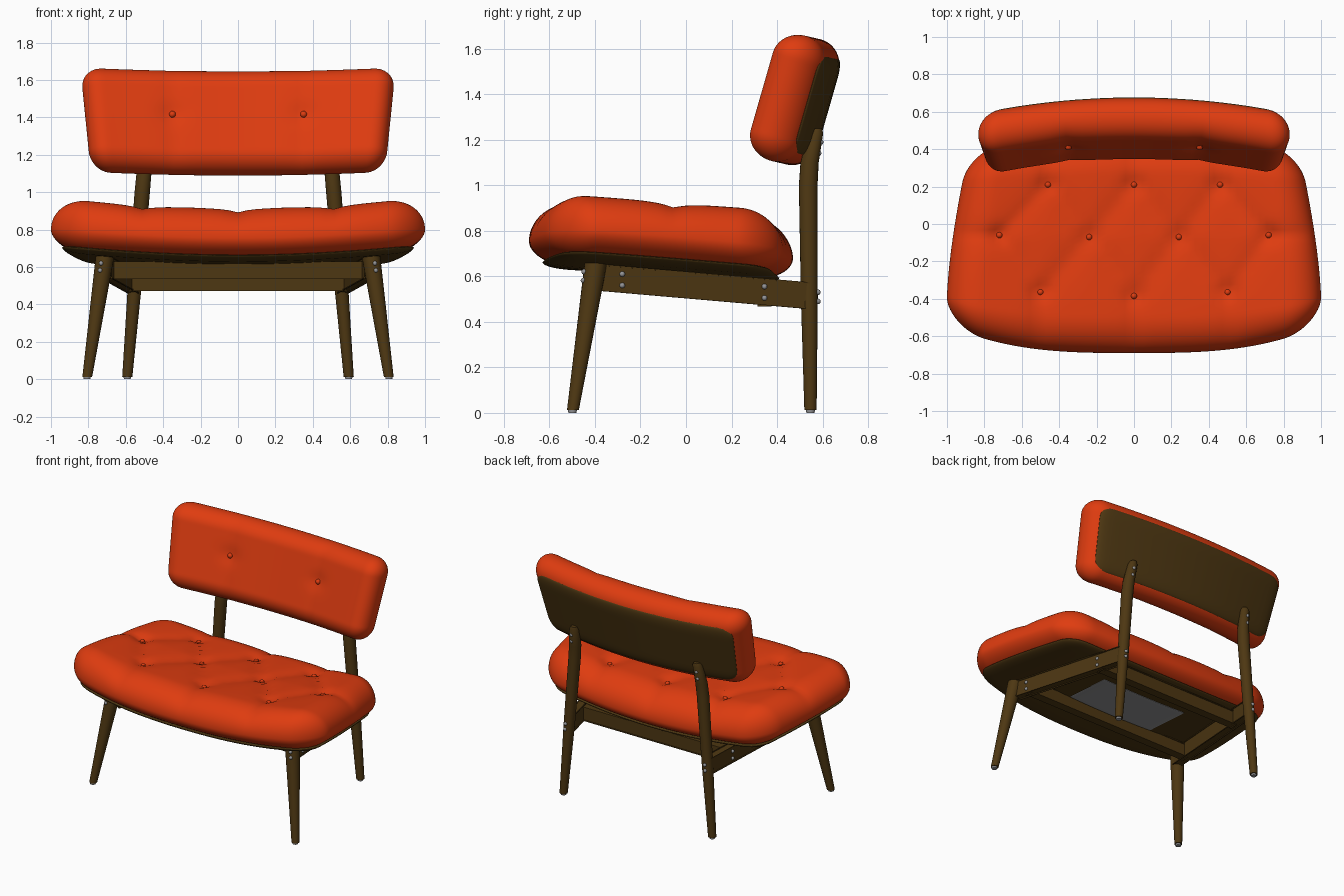
import bpy, bmesh, math
from mathutils import Vector, Matrix

if "Cube" in bpy.data.objects:
    bpy.data.objects.remove(bpy.data.objects["Cube"])


def material(name, rgb):
    m = bpy.data.materials.new(name)
    m.diffuse_color = (*rgb, 1)
    m.use_nodes = True
    m.node_tree.nodes["Principled BSDF"].inputs["Base Color"].default_value = m.diffuse_color
    return m


ORANGE = material("orange fabric", (0.74, 0.045, 0.005))
WOOD = material("dark wood", (0.075, 0.038, 0.006))
GREY = material("grey metal", (0.30, 0.30, 0.31))


def finish(bm, name, mat, mirror=False, angle=45):
    bmesh.ops.recalc_face_normals(bm, faces=bm.faces)
    me = bpy.data.meshes.new(name)
    bm.to_mesh(me)
    bm.free()
    me.materials.append(mat)
    ob = bpy.data.objects.new(name, me)
    bpy.context.collection.objects.link(ob)
    if mirror:
        ob.modifiers.new("mirror", 'MIRROR')
    bpy.ops.object.select_all(action='DESELECT')
    ob.select_set(True)
    bpy.context.view_layer.objects.active = ob
    bpy.ops.object.shade_smooth_by_angle(angle=math.radians(angle))
    return ob


def pillow(name, mat, a, b, r, z0, up, down, place, cuts):
    """Rounded slab (half sizes a, b, edge radius r) bent into shape by place()."""
    bm = bmesh.new()
    bmesh.ops.create_cube(bm, size=2)
    bmesh.ops.subdivide_edges(bm, edges=bm.edges[:], cuts=cuts, use_grid_fill=True)

    def edge(t, half):
        p = half * math.sin(t * math.pi / 2)
        inner = max(-(half - r), min(half - r, p))
        return inner, (p - inner) / r

    for v in bm.verts:
        ix, ex = edge(v.co.x, a)
        iy, ey = edge(v.co.y, b)
        n = Vector((ex, ey, v.co.z)).normalized()
        z = z0 + n.z * (up if n.z > 0 else down)
        v.co = place(ix + r * n.x, iy + r * n.y, z)
    return finish(bm, name, mat, angle=60)


def loft(name, mat, rings, sides=20):
    """Round tapered post through rings (x, y, z, radius), mirrored in x."""
    bm = bmesh.new()
    loops = [[bm.verts.new((x + r * math.cos(i * math.tau / sides),
                            y + r * math.sin(i * math.tau / sides), z))
              for i in range(sides)] for x, y, z, r in rings]
    for lo, hi in zip(loops, loops[1:]):
        for i in range(sides):
            j = (i + 1) % sides
            bm.faces.new((lo[i], lo[j], hi[j], hi[i]))
    bm.faces.new(loops[0])
    bm.faces.new(loops[-1])
    finish(bm, name, mat, mirror=True)


def beam(name, p0, p1, thick, height, mirror=False):
    """Rectangular rail between two points."""
    p0, p1 = Vector(p0), Vector(p1)
    d = (p1 - p0).normalized()
    side = d.cross(Vector((0, 0, 1))).normalized()
    top = side.cross(d)
    bm = bmesh.new()
    bmesh.ops.create_cube(bm, size=1)
    for v in bm.verts:
        c = v.co.copy()
        v.co = (p0 + p1) / 2 + d * c.x * (p1 - p0).length + side * c.y * thick + top * c.z * height
    bmesh.ops.bevel(bm, geom=bm.edges[:], offset=0.006, segments=2, affect='EDGES')
    finish(bm, name, WOOD, mirror, 30)


def studs(name, mat, points, r, mirror=False):
    bm = bmesh.new()
    for p in points:
        bmesh.ops.create_uvsphere(bm, u_segments=12, v_segments=8, radius=r,
                                  matrix=Matrix.Translation(p))
    finish(bm, name, mat, mirror, 80)


# Tufting layout of the seat: buttons and the creases between them
REAR = [(-.46, .21), (0, .21), (.46, .21)]
MID = [(-.72, -.06), (-.24, -.07), (.24, -.07), (.72, -.06)]
FRONT = [(-.5, -.365), (0, -.385), (.5, -.365)]
BUTTONS = REAR + MID + FRONT
CREASES = []
for row in (REAR, FRONT):
    for i, p in enumerate(row):
        CREASES += [(p, MID[i]), (p, MID[i + 1])]
        CREASES.append((p, (p[0] * 1.05, .6 if row is REAR else -.8)))
for s, p in ((-1, MID[0]), (1, MID[3])):
    CREASES.append((p, (s * 1.1, -.04)))
CREASES = [(Vector(p), Vector(q)) for p, q in CREASES]


def seg_dist(p, a, b):
    t = max(0, min(1, (p - a).dot(b - a) / (b - a).length_squared))
    return (p - a - (b - a) * t).length


def seat_point(x, y, z):
    h = .71 - .065 * y + .065 * x * x + z
    if z > 0:
        p = Vector((x, y))
        line = min(seg_dist(p, a, b) for a, b in CREASES)
        knob = min((p - Vector(c)).length for c in BUTTONS)
        h -= (.022 * math.exp(-line / .07) + .022 * math.exp(-(knob / .05) ** 2)) * z / .17
    return Vector((x, y, h))


def seat_place(x, y, z):
    t = y / .58
    y += .15 * abs(x) ** 3 * -t if t < 0 else -.07 * x * x * t
    y -= .11
    x *= 1 - .12 * max(0, (y + .4) / .8) ** 1.5
    return seat_point(x, y, z)


def back_place(u, v, w):
    if w > 0:
        line = abs(abs(u) - .35)
        w -= (.014 * math.exp(-line / .07)
              + .014 * math.exp(-(math.hypot(line, v - .02) / .06) ** 2)) * w / .12
    x = u * (1 + .12 * v)
    return Vector((x, .515 + .276 * v - .961 * w - .13 * u * u,
                   1.367 + .961 * v + .276 * w + .03 * u * u))


# Seat: cushion, base board, underside plate, buttons
pillow("seat_cushion", ORANGE, 1.0, .58, .2, 0, .172, .105, seat_place, 63)
pillow("seat_board", WOOD, .94, .52, .12, -.09, .01, .025, seat_place, 23)
pillow("underside_plate", GREY, .35, .18, .004, -.116, .003, .003,
       lambda x, y, z: seat_point(x, y - .07, z), 9)
studs("seat_buttons", ORANGE, [seat_point(x, y, .175) for x, y in BUTTONS], .017)

# Backrest: cushion, rear board, buttons
pillow("back_cushion", ORANGE, .815, .285, .11, 0, .12, .11, back_place, 55)
pillow("back_board", WOOD, .765, .222, .08, -.097, .015, .02, back_place, 23)
studs("back_buttons", ORANGE, [back_place(s * .35, .02, .125) for s in (-1, 1)], .018)

# Legs with metal glides
loft("front_leg", WOOD, [(.806, -.497, .012, .026), (.71, -.395, .665, .05)])
loft("back_leg", WOOD, [(.592, .547, .012, .027), (.552, .542, .5, .037), (.512, .537, 1.0, .041),
                        (.503, .543, 1.1, .04), (.491, .57, 1.23, .033), (.489, .575, 1.25, .022)])
for name, x, y in (("front_glide", .807, -.499), ("back_glide", .592, .547)):
    loft(name, GREY, [(x, y, 0, .018), (x, y, .016, .02)])

# Rails
beam("side_rail", (.70, -.38, .595), (.558, .53, .516), .05, .105, True)
beam("front_rail", (-.68, -.28, .583), (.68, -.28, .583), .05, .095)
beam("rear_rail", (-.58, .345, .523), (.58, .345, .523), .05, .1)

# Bolts on legs and rails
bolts = [(.732, -.448, .62), (.737, -.451, .582),
         (.555, .58, .53), (.558, .58, .49), (.503, .583, 1.14), (.498, .592, 1.19),
         (.711, -.28, .61), (.711, -.28, .56), (.613, .345, .555), (.613, .345, .505)]
studs("bolts", GREY, [Vector(b) for b in bolts], .012, True)
